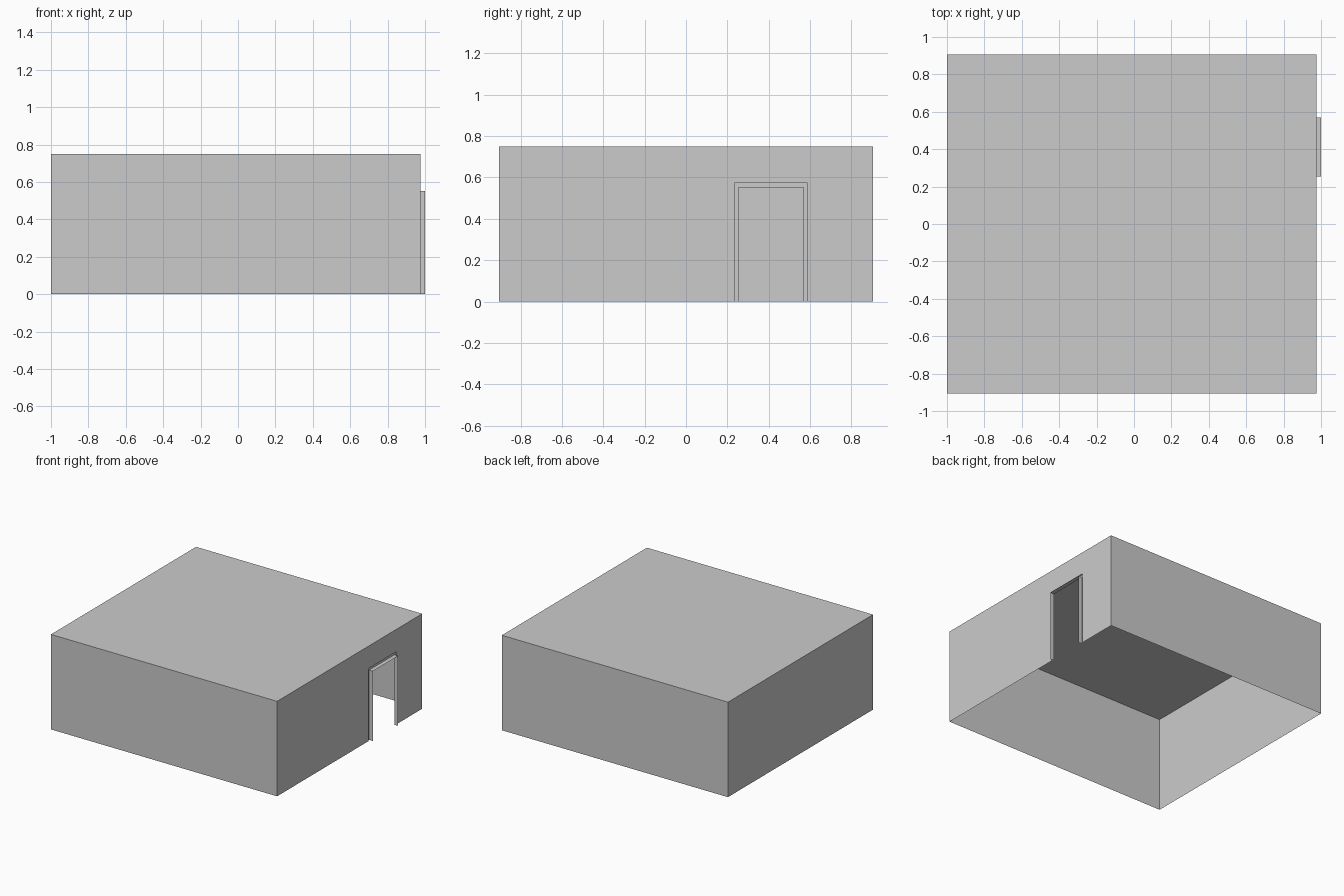
import bpy, bmesh

if "Cube" in bpy.data.objects:
    bpy.data.objects.remove(bpy.data.objects["Cube"])

X0, X1, Y, H = -1.0, 0.975, 0.905, 0.75


def make_object(name, bm):
    bmesh.ops.remove_doubles(bm, verts=bm.verts, dist=1e-5)
    mesh = bpy.data.meshes.new(name)
    bm.to_mesh(mesh)
    bm.free()
    obj = bpy.data.objects.new(name, mesh)
    bpy.context.collection.objects.link(obj)
    return obj


def arch(x, y0, y1, top):
    """Three-sided door outline at depth x, open at the ground."""
    return [(x, y0, 0), (x, y0, top), (x, y1, top), (x, y1, 0)]


def add_face(bm, points):
    return bm.faces.new([bm.verts.new(p) for p in points])


opening = (0.235, 0.587, 0.573)
lining = (0.255, 0.569, 0.552)

# Thin-walled room shell, open underneath
bm = bmesh.new()
add_face(bm, [(X0, -Y, H), (X1, -Y, H), (X1, Y, H), (X0, Y, H)])
add_face(bm, [(X0, -Y, 0), (X1, -Y, 0), (X1, -Y, H), (X0, -Y, H)])
add_face(bm, [(X1, Y, 0), (X0, Y, 0), (X0, Y, H), (X1, Y, H)])
add_face(bm, [(X0, Y, 0), (X0, -Y, 0), (X0, -Y, H), (X0, Y, H)])
# Door wall, notched around the opening
add_face(bm, [(X1, Y, 0), (X1, Y, H), (X1, -Y, H), (X1, -Y, 0)]
         + arch(X1, *opening))
bmesh.ops.reverse_faces(bm, faces=[bm.faces[-1] for _ in [bm.faces.ensure_lookup_table()]])
make_object("room_shell", bm)

# Door frame: shallow rebate, then a lining projecting past the wall
bm = bmesh.new()
loops = [arch(X1, *opening), arch(0.967, *opening),
         arch(0.967, *lining), arch(1.0, *lining)]
for a, b in zip(loops, loops[1:]):
    for i in range(3):
        add_face(bm, [a[i], a[i + 1], b[i + 1], b[i]])
make_object("door_frame", bm)
